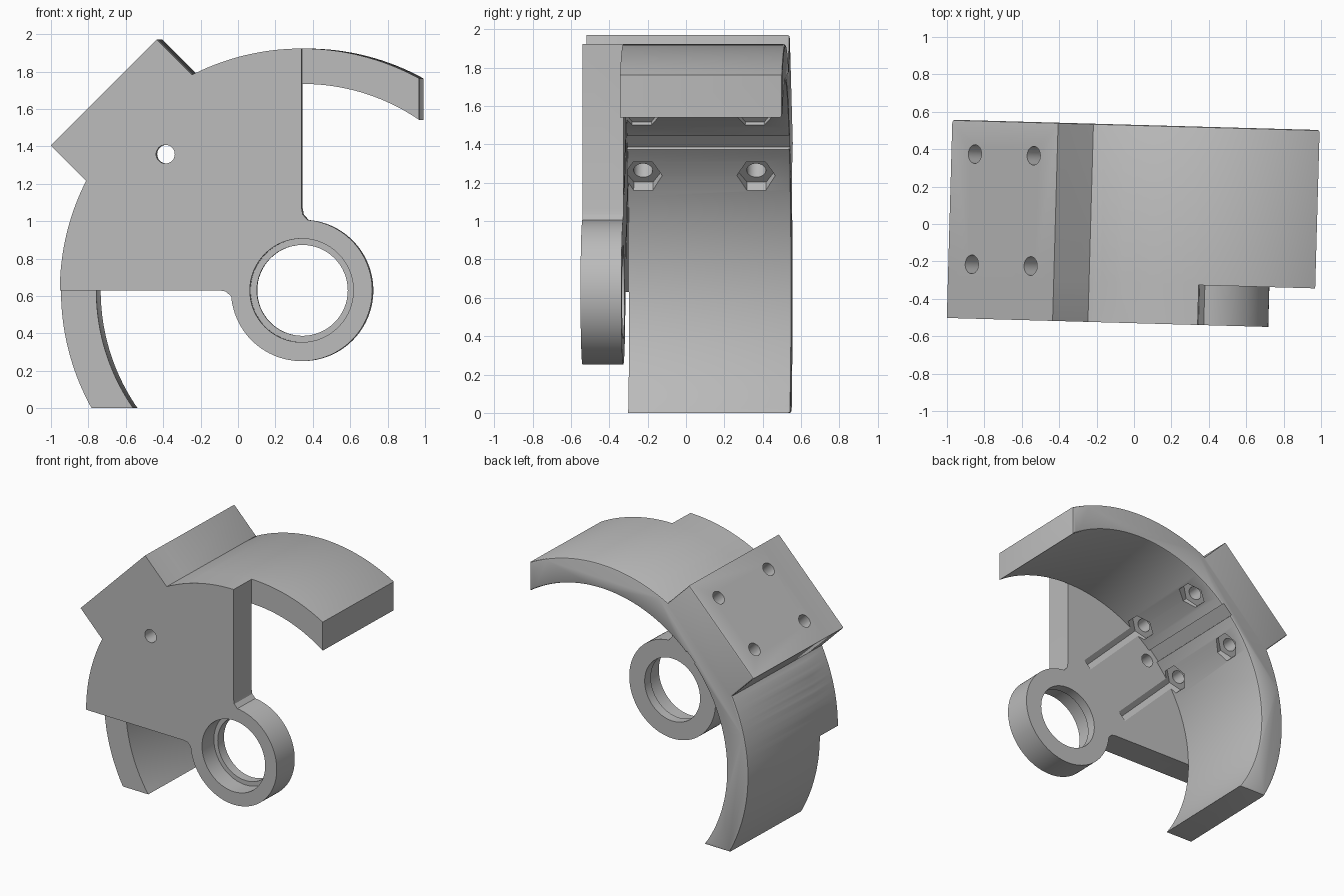
import bpy, bmesh, math
from mathutils import Matrix, Vector

if "Cube" in bpy.data.objects:
    bpy.data.objects.remove(bpy.data.objects["Cube"], do_unlink=True)

# Main dimensions; everything is laid out around the axis of the bearing ring
OUTER, INNER, RING = 1.293, 1.104, 0.378
FRONT, STEP, BACK = -0.53, -0.317, 0.53
AXIS = Vector((0.355, 0, 0.63))
DIAG = math.sqrt(0.5)
HALF_BLOCK, BLOCK_TOP = 0.4, 1.497
FOOT = math.degrees(math.asin(HALF_BLOCK / OUTER))

# Frames: profile coordinates (a, b) and extrusion direction d
ALONG_Y = Matrix(((1, 0, 0), (0, 0, 1), (0, 1, 0)))
RADIAL = Matrix(((DIAG, 0, -DIAG), (0, 1, 0), (DIAG, 0, DIAG)))

metal = bpy.data.materials.new("plain grey")
metal.use_nodes = True
grey = (0.5, 0.5, 0.5, 1)
metal.diffuse_color = grey
metal.node_tree.nodes["Principled BSDF"].inputs["Base Color"].default_value = grey


def arc(r, start, end, steps=32):
    angles = [math.radians(start + (end - start) * i / steps) for i in range(steps + 1)]
    return [(r * math.cos(a), r * math.sin(a)) for a in angles]


def circle(r, sides=48):
    return arc(r, 0, 360, sides)[:-1]


def diagonal(out, side):
    """Profile point at a distance out along the diagonal and side across it."""
    return ((side - out) * DIAG, (side + out) * DIAG)


def prism(name, points, d0, d1, frame=ALONG_Y, shift=(0, 0), soft_back=0):
    bm = bmesh.new()
    a0, b0 = shift
    verts = [bm.verts.new(frame @ Vector((a + a0, b + b0, d0))) for a, b in points]
    face = bm.faces.new(verts)
    new = bmesh.ops.extrude_face_region(bm, geom=[face])["geom"]
    move = frame @ Vector((0, 0, d1 - d0))
    bmesh.ops.translate(bm, vec=move, verts=[v for v in new if isinstance(v, bmesh.types.BMVert)])
    bmesh.ops.recalc_face_normals(bm, faces=bm.faces)
    if soft_back:
        rim = [e for e in bm.edges if all(abs(v.co.y - d1) < 1e-4 for v in e.verts)]
        bmesh.ops.bevel(bm, geom=rim, offset=soft_back, segments=2, profile=0.5, affect='EDGES')
    mesh = bpy.data.meshes.new(name)
    bm.to_mesh(mesh)
    bm.free()
    mesh.materials.append(metal)
    obj = bpy.data.objects.new(name, mesh)
    bpy.context.collection.objects.link(obj)
    return obj


def combine(target, other, operation):
    other.hide_render = True
    mod = target.modifiers.new(operation, 'BOOLEAN')
    mod.operation, mod.object, mod.solver = operation, other, 'EXACT'
    bpy.context.view_layer.objects.active = target
    bpy.ops.object.modifier_apply(modifier=mod.name)
    bpy.data.objects.remove(other, do_unlink=True)


# Shared outer outline: quarter arc interrupted by the mounting block
quarter = (arc(OUTER, 90, 135 - FOOT)
           + [diagonal(BLOCK_TOP, HALF_BLOCK), diagonal(BLOCK_TOP, -HALF_BLOCK)]
           + arc(OUTER, 135 + FOOT, 180))

# Curved guard with its ends cut vertically and horizontally
reach_x, reach_z = 0.623, 0.63
end_out = math.degrees(math.acos(reach_x / OUTER))
end_in = math.degrees(math.acos(reach_x / INNER))
low_out = 180 + math.degrees(math.asin(reach_z / OUTER))
low_in = 180 + math.degrees(math.asin(reach_z / INNER))
guard = (arc(OUTER, end_out, 90, 16)[:-1] + quarter
         + arc(OUTER, 180, low_out, 16)[1:] + arc(INNER, low_in, end_in, 80))
bracket = prism("guard_bracket", guard, STEP, BACK, soft_back=0.012)

# Front plate flowing into the bearing ring through small fillets
fillet = [(0, 0.44), (0.006, 0.405)]
plate_outline = (quarter + [(-b, -a) for a, b in fillet]
                 + arc(RING, 185, 445, 72) + fillet[::-1])
combine(bracket, prism("front_plate", plate_outline, FRONT, STEP), 'UNION')

# Bearing bore with a wider seat at the front
cutters = [prism("bore", circle(0.243, 64), -0.7, 0),
           prism("bearing_seat", circle(0.277, 64), -0.7, FRONT + 0.14)]

# Pin hole in the plate and shallow channel along the inside of the guard
cutters.append(prism("pin_hole", circle(0.05, 32), -0.7, -0.2, shift=diagonal(1.03, 0)))
channel = [diagonal(out, side) for out, side in
           ((0.97, -0.05), (0.97, 0.05), (1.12, 0.05), (1.12, -0.05))]
cutters.append(prism("channel", channel, STEP, 0.7))

# Four screw holes with hexagonal nut pockets on the inside
hexagon = [(b, a) for a, b in circle(0.1, 6)]
for side in (-0.2225, 0.2225):
    for depth in (-0.24, 0.35):
        spot = (side, depth)
        cutters.append(prism("screw_hole", circle(0.05, 32), 1.0, 1.7, RADIAL, spot))
        cutters.append(prism("nut_pocket", hexagon, 0.48, 1.12, RADIAL, spot))

for cutter in cutters:
    combine(bracket, cutter, 'DIFFERENCE')

# Place on the ground with its slight turn
bracket.data.transform(Matrix.Rotation(math.radians(-1.6), 4, 'Z') @ Matrix.Translation(AXIS))
for obj in bpy.context.selected_objects:
    obj.select_set(False)
bracket.select_set(True)
bpy.context.view_layer.objects.active = bracket
bpy.ops.object.shade_smooth_by_angle(angle=math.radians(25))
